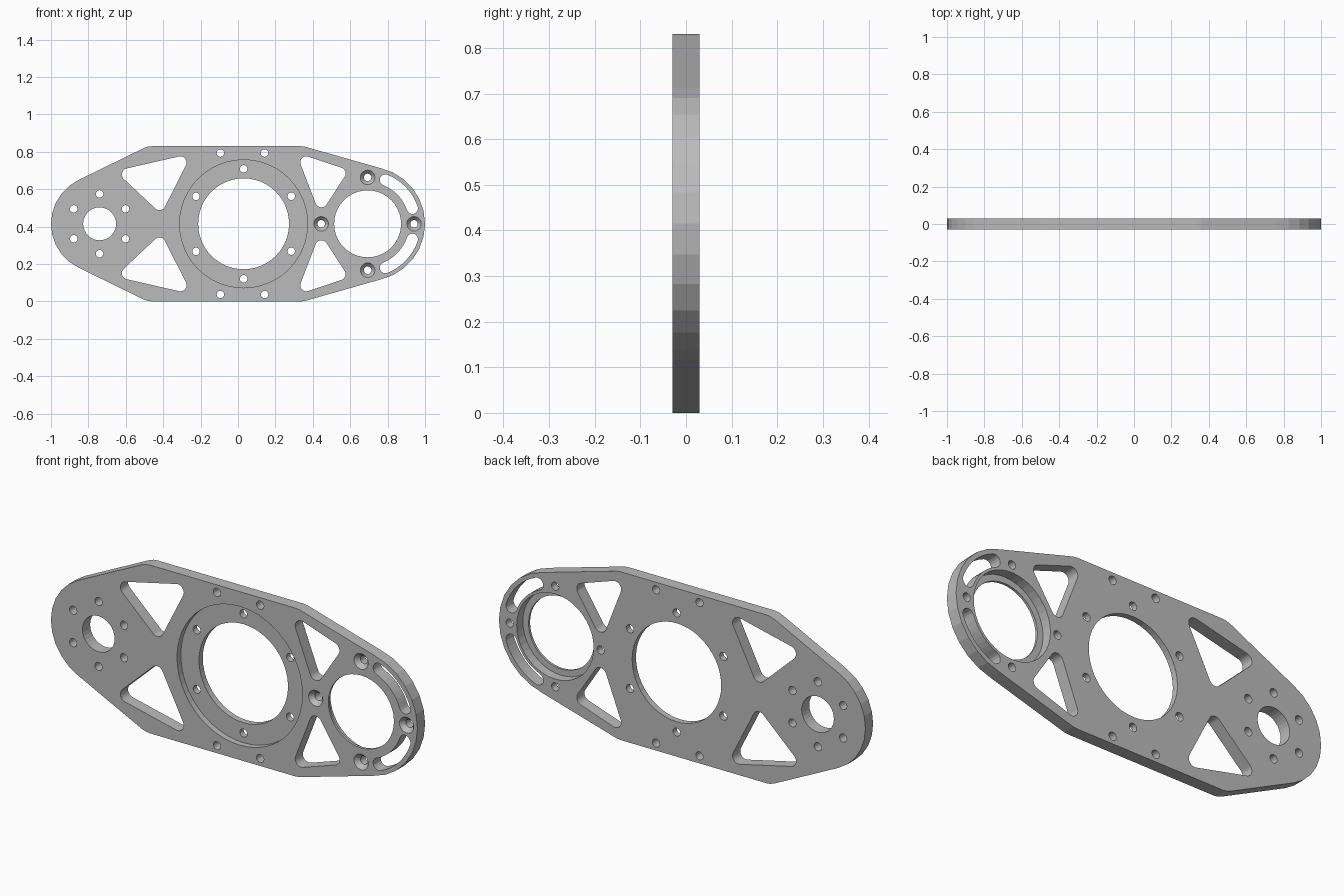
import bpy
import bmesh
from math import cos, sin, pi, radians
from mathutils import Vector
from mathutils.geometry import convex_hull_2d

cube = bpy.data.objects.get("Cube")
if cube:
    bpy.data.objects.remove(cube, do_unlink=True)

HALF = 0.03           # half the plate thickness
OVER = 0.05           # cutters reach past both faces
MID = 0.415           # height of the long axis
BOLT = 0.02           # bolt hole radius


def arc(x, z, r, start=0, end=360, n=28):
    """Points on an arc; a full circle leaves out the repeated end."""
    count = n if end - start == 360 else n + 1
    angles = [radians(start + (end - start) * i / n) for i in range(count)]
    return [(x + r * cos(a), z + r * sin(a)) for a in angles]


def loft(bm, sections):
    """Closed solid through (y, outline) sections."""
    rings = [[bm.verts.new((x, y, z)) for x, z in pts] for y, pts in sections]
    for a, b in zip(rings, rings[1:]):
        for i in range(len(a)):
            j = (i + 1) % len(a)
            bm.faces.new((a[i], a[j], b[j], b[i]))
    bm.faces.new(rings[0])
    bm.faces.new(rings[-1])


def prism(bm, pts, depth):
    loft(bm, [(-depth, pts), (depth, pts)])


def wrap(discs, n=28):
    """Outline of a belt stretched round discs (x, z, r)."""
    pts = [Vector(p) for x, z, r in discs for p in arc(x, z, r, n=n)]
    return [tuple(pts[i]) for i in convex_hull_2d(pts)]


def turned(bm, x, z, profile, n):
    loft(bm, [(y, arc(x, z, r, n=n)) for y, r in profile])


def bolt_circle(x, r, count):
    return [p for p in arc(x, MID, r, 90, 450, count)]


def make_object(name, bm):
    bmesh.ops.recalc_face_normals(bm, faces=bm.faces)
    mesh = bpy.data.meshes.new(name)
    bm.to_mesh(mesh)
    bm.free()
    obj = bpy.data.objects.new(name, mesh)
    bpy.context.collection.objects.link(obj)
    return obj


# Plate blank: two round ends and four softened corners
bm = bmesh.new()
ends = [(-0.74, MID, 0.26), (0.695, MID, 0.305)]
corners = [(x, MID + s * (MID - 0.1), 0.1) for x in (-0.46, 0.335) for s in (-1, 1)]
prism(bm, wrap(ends + corners), HALF)
plate = make_object("mounting_plate", bm)

# Through cuts: triangular windows, slots and plain bolt holes
bm = bmesh.new()
windows = [
    [(-0.588, 0.679), (-0.308, 0.743), (-0.42, 0.521)],
    [(0.366, 0.743), (0.542, 0.684), (0.446, 0.536)],
]
for window in windows:
    for s in (-1, 1):
        prism(bm, wrap([(x, MID + s * (z - MID), 0.033) for x, z in window]), OVER)

HUB = 0.693           # centre of the right bore
SLOT_R, SLOT_W = 0.253, 0.03
for low, high in ((19, 68), (-68, -19)):
    cap_hi = arc(HUB, MID, SLOT_R, high, high + 1, 1)[0]
    cap_lo = arc(HUB, MID, SLOT_R, low, low + 1, 1)[0]
    outline = arc(HUB, MID, SLOT_R + SLOT_W, low, high, 8)
    outline += arc(*cap_hi, SLOT_W, high, high + 180, 8)[1:-1]
    outline += arc(HUB, MID, SLOT_R - SLOT_W, low, high, 8)[::-1]
    outline += arc(*cap_lo, SLOT_W, low + 180, low + 360, 8)[1:-1]
    prism(bm, outline, OVER)

holes = bolt_circle(-0.74, 0.16, 6) + bolt_circle(0.03, 0.294, 6)
holes += [(x, z) for x in (-0.094, 0.142) for z in (0.037, 2 * MID - 0.037)]
for x, z in holes:
    turned(bm, x, z, [(-OVER, BOLT), (OVER, BOLT)], 20)
turned(bm, -0.74, MID, [(-OVER, 0.088), (OVER, 0.088)], 32)
through = make_object("through_cutter", bm)

# Stepped cuts: central recess in front, bearing seat behind, countersinks
bm = bmesh.new()
turned(bm, 0.03, MID, [(-OVER, 0.342), (0, 0.342), (0, 0.243), (OVER, 0.243)], 48)
turned(bm, HUB, MID, [(-OVER, 0.179), (-0.018, 0.179), (-0.018, 0.21), (OVER, 0.21)], 40)
for x, z in bolt_circle(HUB, 0.248, 4):
    turned(bm, x, z, [(-OVER, 0.039), (-HALF, 0.039), (-0.008, BOLT), (OVER, BOLT)], 20)
stepped = make_object("stepped_cutter", bm)

# Cut the plate, then drop the cutters
bpy.context.view_layer.objects.active = plate
for cutter in (through, stepped):
    cutter.hide_render = True
    mod = plate.modifiers.new(cutter.name, "BOOLEAN")
    mod.operation = "DIFFERENCE"
    mod.solver = "EXACT"
    mod.object = cutter
    bpy.ops.object.modifier_apply(modifier=mod.name)
    bpy.data.objects.remove(cutter, do_unlink=True)

# Plain grey metal
grey = bpy.data.materials.new("grey_metal")
grey.use_nodes = True
colour = (0.5, 0.5, 0.5, 1)
grey.diffuse_color = colour
grey.node_tree.nodes["Principled BSDF"].inputs["Base Color"].default_value = colour
plate.data.materials.clear()
plate.data.materials.append(grey)
